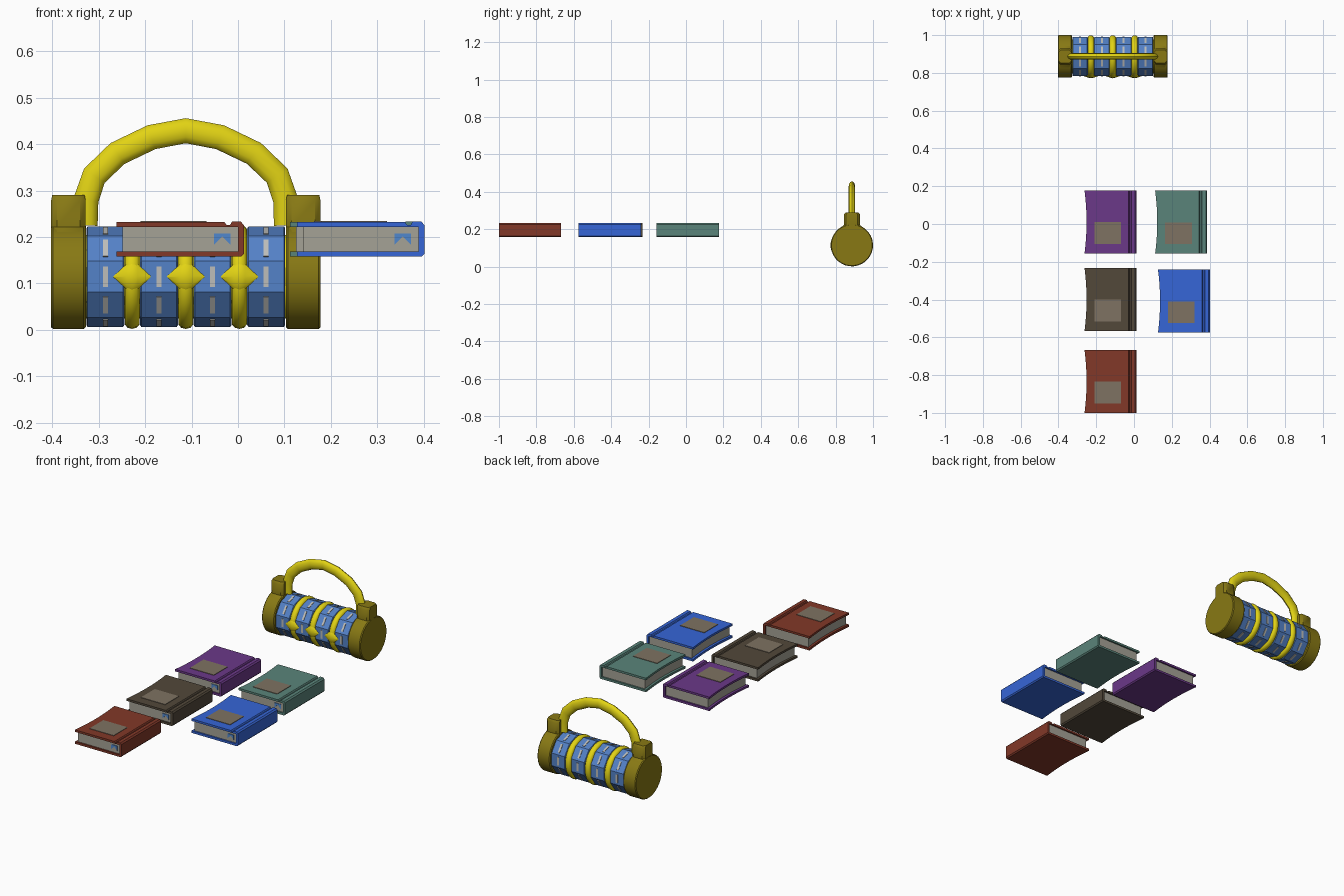
import bpy, bmesh
from math import sin, cos, pi, radians
from mathutils import Vector

if "Cube" in bpy.data.objects:
    bpy.data.objects.remove(bpy.data.objects["Cube"])


def material(name, r, g, b):
    lin = [(c / 255 / 12.92 if c < 11 else ((c / 255 + 0.055) / 1.055) ** 2.4) for c in (r, g, b)]
    m = bpy.data.materials.new(name)
    m.diffuse_color = (*lin, 1)
    m.use_nodes = True
    m.node_tree.nodes["Principled BSDF"].inputs["Base Color"].default_value = m.diffuse_color
    return m


BRASS = material("dark_brass", 136, 121, 20)
YELLOW = material("yellow", 226, 211, 20)
DIAL = material("dial_blue", 84, 130, 200)
MARK = material("mark_grey", 190, 190, 186)
PAPER = material("paper", 165, 162, 150)
LABEL = material("label_tan", 126, 114, 98)
RIBBON = material("ribbon_blue", 80, 135, 205)


def finish(name, bm, mat, smooth=0):
    bmesh.ops.recalc_face_normals(bm, faces=bm.faces)
    me = bpy.data.meshes.new(name)
    bm.to_mesh(me)
    bm.free()
    ob = bpy.data.objects.new(name, me)
    bpy.context.collection.objects.link(ob)
    me.materials.append(mat)
    if smooth:
        bpy.ops.object.select_all(action='DESELECT')
        ob.select_set(True)
        bpy.context.view_layer.objects.active = ob
        bpy.ops.object.shade_smooth_by_angle(angle=radians(smooth))
    return ob


def loft(name, sections, mat, smooth=0):
    """Skin a list of equal-length point loops and close both ends."""
    bm = bmesh.new()
    rings = [[bm.verts.new(p) for p in s] for s in sections]
    n = len(rings[0])
    for a, b in zip(rings, rings[1:]):
        for i in range(n):
            j = (i + 1) % n
            bm.faces.new((a[i], a[j], b[j], b[i]))
    bm.faces.new(rings[0])
    bm.faces.new(rings[-1])
    return finish(name, bm, mat, smooth)


def box(name, x, y, z, mat):
    loop = [(x[0], y[0]), (x[1], y[0]), (x[1], y[1]), (x[0], y[1])]
    return loft(name, [[(px, py, h) for px, py in loop] for h in z], mat)


# ---------------------------------------------------------------- books
COVER = [(-.137, .037), (.096, .037), (.100, .031), (.108, .031), (.112, .038), (.131, .038),
         (.1375, .031), (.1375, -.031), (.132, -.0375), (-.137, -.0375),
         (-.137, -.026), (.125, -.026), (.125, .026), (-.137, .026)]
PAGES = [(-.124, -.0265), (.1255, -.0265), (.1255, .0265), (-.124, .0265)]
BOOK_Z = 0.195


def book_part(name, profile, half, cx, cy, mat):
    # profile runs along y, with the fore-edge curving inward at the middle
    sections = []
    for k in range(9):
        t = -1 + k / 4
        dip = 0.011 * (1 - t * t)
        sections.append([(cx + x + (dip if x < -.1 else 0), cy + t * half, BOOK_Z + z)
                         for x, z in profile])
    return loft(name, sections, mat, 25)


def book(colour, cx, cy, mat):
    book_part(colour + "_book_cover", COVER, .1665, cx, cy, mat)
    book_part(colour + "_book_pages", PAGES, .158, cx, cy, PAPER)
    box(colour + "_book_label", (cx - .085, cx + .057), (cy - .117, cy - .001),
        (BOOK_Z + .034, BOOK_Z + .0395), LABEL)
    # notched ribbon end on the front of the pages
    shape = [(-.018, .013), (.018, .013), (.018, -.012), (0, .006), (-.018, -.012)]
    loft(colour + "_book_ribbon",
         [[(cx + .091 + x, cy + y, BOOK_Z + z) for x, z in shape] for y in (-.157, -.161)], RIBBON)


book("purple", -.125, .011, material("purple", 107, 56, 136))
book("teal", .249, .010, material("teal", 90, 132, 122))
book("brown", -.125, -.400, material("brown", 82, 72, 58))
book("blue", .264, -.408, material("blue", 54, 102, 215))
book("red", -.125, -.8335, material("red", 130, 56, 40))

# ---------------------------------------------------------------- lock
CX, CY, CZ = -.1125, .887, .1145


def turned(name, x, profile, mat, sides=32, smooth=35):
    """Solid of revolution about the lock's x axis; profile is (offset, radius)."""
    angles = [radians(18) + 2 * pi * i / sides for i in range(sides)]
    return loft(name, [[(x + dx, CY - r * cos(a), CZ + r * sin(a)) for a in angles]
                       for dx, r in profile], mat, smooth)


# core
turned("lock_core", CX, [(-.23, .09), (.23, .09)], YELLOW)

# end caps with their shackle necks
for side, s in (("left", -1), ("right", 1)):
    x = CX + s * .253
    turned(side + "_end_cap", x, [(-.0375, .109), (-.033, .113), (.033, .113), (.0375, .109)], BRASS)
    neck = []
    for z, hx, hy in ((.16, .036, .062), (.208, .036, .062), (.222, .037, .043),
                      (.279, .037, .043), (.290, .035, .034)):
        c = .012
        pts = [(hx, hy - c), (hx - c, hy), (c - hx, hy), (-hx, hy - c),
               (-hx, c - hy), (c - hx, -hy), (hx - c, -hy), (hx, c - hy)]
        neck.append([(x + px, CY + py, z) for px, py in pts])
    loft(side + "_neck", neck, BRASS, 40)

# ten-sided number wheels, each facet carrying a plain raised bar
for i in range(4):
    x = CX + (i - 1.5) * .1155
    turned(f"dial_{i + 1}", x, [(-.041, .104), (-.038, .1085), (.038, .1085), (.041, .104)], DIAL, 10, 0)
    bm = bmesh.new()
    for k in range(10):
        a = 2 * pi * k / 10
        out = Vector((0, -cos(a), sin(a)))
        up = Vector((0, sin(a), cos(a)))
        made = bmesh.ops.create_cube(bm, size=1)["verts"]
        for v in made:
            p = v.co.copy()
            v.co = Vector((x, CY, CZ)) + Vector((p.x * .011, 0, 0)) + up * p.y * .044 \
                + out * (.103 + p.z * .005)
    finish(f"dial_{i + 1}_marks", bm, MARK)

# divider rings and their diamond pointers
for i in range(3):
    x = CX + (i - 1) * .1155
    turned(f"divider_ring_{i + 1}", x,
           [(-.016, .088), (-.016, .103), (-.010, .110), (0, .1125), (.010, .110), (.016, .103), (.016, .088)],
           YELLOW, 30, 50)
    sections = []
    for dx, k in ((-.040, .04), (-.012, .8), (0, 1), (.012, .8), (.040, .04)):
        sections.append([(x + dx, CY - .103 - .0125 * k * cos(a), CZ + .034 * k * sin(a))
                         for a in [2 * pi * j / 8 for j in range(8)]])
    loft(f"pointer_{i + 1}", sections, YELLOW, 40)

# shackle: oval tube along a faceted arch
half = [(-.217, .225), (-.215, .280), (-.197, .332), (-.147, .380), (-.074, .415), (0, .429)]
path = [Vector((CX + x, CY, z)) for x, z in half + [(-x, z) for x, z in half[-2::-1]]]
sections = []
for i, p in enumerate(path):
    d = (path[min(i + 1, len(path) - 1)] - path[max(i - 1, 0)]).normalized()
    n = Vector((-d.z, 0, d.x))
    sections.append([p + n * .027 * cos(a) + Vector((0, .017 * sin(a), 0))
                     for a in [2 * pi * j / 12 for j in range(12)]])
loft("shackle", sections, YELLOW, 45)
